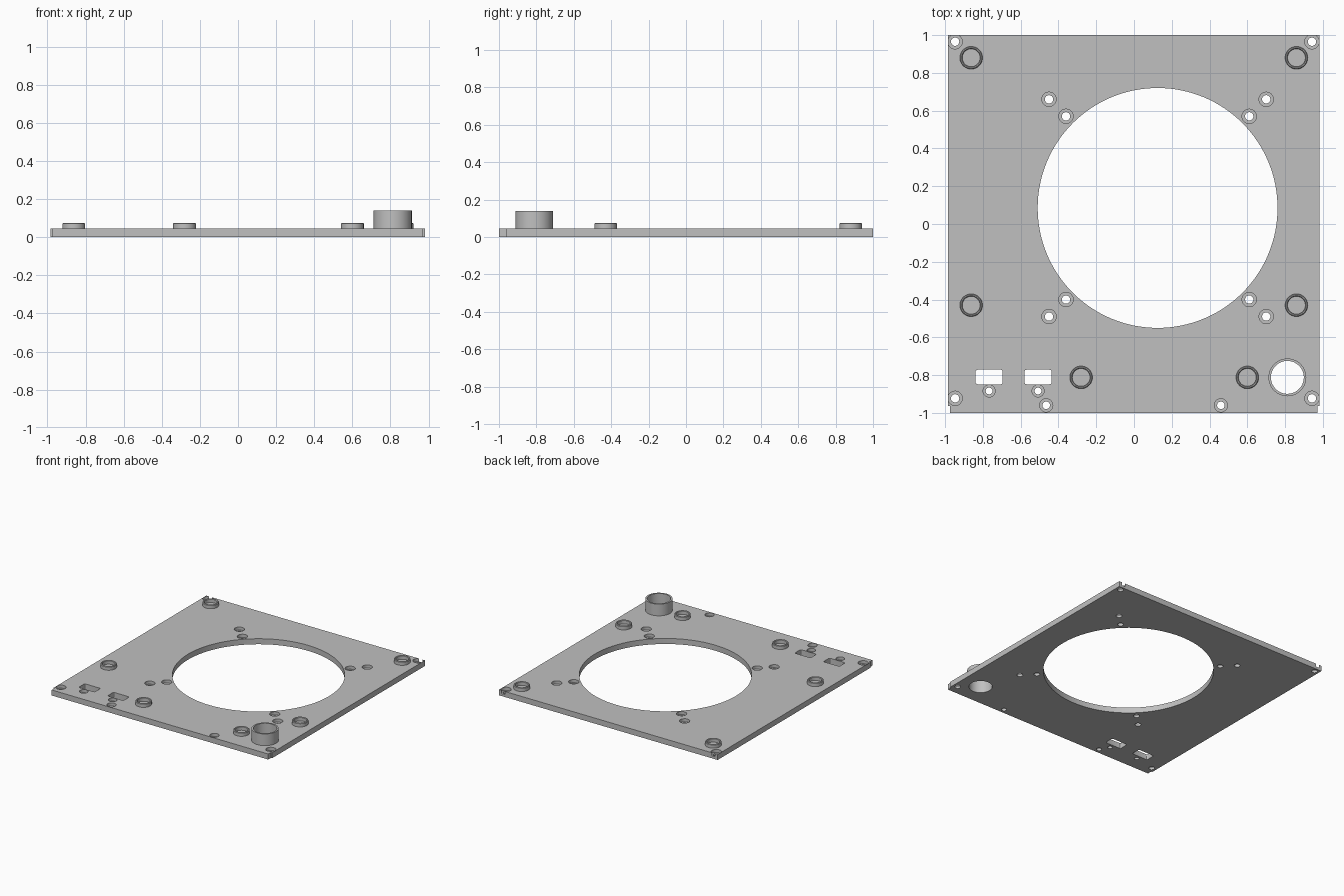
import bpy, bmesh, math

cube = bpy.data.objects.get("Cube")
if cube:
    bpy.data.objects.remove(cube, do_unlink=True)

TOP = 0.045          # plate thickness
STEP = 0.02          # floor of the counterbores

grey = bpy.data.materials.new("plain grey")
grey.use_nodes = True
grey.diffuse_color = (0.53, 0.53, 0.53, 1)
grey.node_tree.nodes["Principled BSDF"].inputs["Base Color"].default_value = (0.53, 0.53, 0.53, 1)


def finish(name, bm):
    bmesh.ops.recalc_face_normals(bm, faces=bm.faces[:])
    mesh = bpy.data.meshes.new(name)
    bm.to_mesh(mesh)
    bm.free()
    mesh.materials.append(grey)
    obj = bpy.data.objects.new(name, mesh)
    bpy.context.collection.objects.link(obj)
    return obj


def activate(obj):
    bpy.ops.object.select_all(action='DESELECT')
    obj.select_set(True)
    bpy.context.view_layer.objects.active = obj


def smooth(obj):
    activate(obj)
    bpy.ops.object.shade_smooth_by_angle(angle=math.radians(30))


def lathe(bm, x, y, profile, sides, ring=False):
    """Turn a (radius, z) profile; a ring profile closes on itself, others are capped."""
    loops = [[bm.verts.new((x + r * math.cos(math.tau * i / sides),
                            y + r * math.sin(math.tau * i / sides), z))
              for i in range(sides)] for r, z in profile]
    pairs = list(zip(loops, loops[1:]))
    if ring:
        pairs.append((loops[-1], loops[0]))
    else:
        bm.faces.new(loops[0])
        bm.faces.new(loops[-1])
    for a, b in pairs:
        for i in range(sides):
            j = (i + 1) % sides
            bm.faces.new((a[i], a[j], b[j], b[i]))


def prism(bm, outline, z0, z1):
    face = bm.faces.new([bm.verts.new((x, y, z0)) for x, y in outline])
    top = bmesh.ops.extrude_face_region(bm, geom=[face])["geom"]
    bmesh.ops.translate(bm, vec=(0, 0, z1 - z0),
                        verts=[g for g in top if isinstance(g, bmesh.types.BMVert)])


def screw_hole(bm, x, y, outer=0.038, inner=0.022):
    lathe(bm, x, y, [(inner, -0.1), (inner, STEP), (outer, STEP), (outer, 0.1)], 32)


def slot(bm, cx, cy, w, h, r=0.01):
    outline = []
    for k, (sx, sy) in enumerate([(1, 1), (-1, 1), (-1, -1), (1, -1)]):
        for s in range(4):
            a = math.pi / 2 * (k + s / 3)
            outline.append((cx + sx * (w / 2 - r) + r * math.cos(a),
                            cy + sy * (h / 2 - r) + r * math.sin(a)))
    prism(bm, outline, -0.1, 0.1)


# Base plate, slightly narrower along its front edge
bm = bmesh.new()
prism(bm, [(-0.975, -1), (0.972, -1), (0.972, -0.963), (0.982, -0.963),
           (0.982, 1), (-0.985, 1), (-0.985, -0.963), (-0.975, -0.963)], 0, TOP)
plate = finish("base_plate", bm)

# All openings in one cutter
bm = bmesh.new()
FAN_X, FAN_Y = 0.125, 0.085
lathe(bm, FAN_X, FAN_Y, [(0.635, -0.1), (0.635, 0.1)], 128)
for sx in (-1, 1):
    for sy in (-1, 1):
        for d in (0.485, 0.575):
            screw_hole(bm, FAN_X + sx * d, FAN_Y + sy * d)
for x in (-0.947, 0.942):
    for y in (0.965, -0.923):
        screw_hole(bm, x, y)
for x in (-0.465, 0.46):
    screw_hole(bm, x, -0.96, 0.035, 0.02)
for x in (-0.767, -0.508):
    screw_hole(bm, x, -0.884, 0.032, 0.018)
    slot(bm, x, -0.81, 0.143, 0.077)
TUBE_X, TUBE_Y = 0.812, -0.812
lathe(bm, TUBE_X, TUBE_Y, [(0.087, -0.1), (0.087, 0.1)], 64)
cutter = finish("opening_cutter", bm)
cutter.hide_render = True

cut = plate.modifiers.new("openings", 'BOOLEAN')
cut.operation = 'DIFFERENCE'
cut.solver = 'EXACT'
cut.object = cutter
activate(plate)
bpy.ops.object.modifier_apply(modifier=cut.name)
bpy.data.objects.remove(cutter, do_unlink=True)
smooth(plate)

# Low round bosses with chamfered rims
bosses = [(-0.862, 0.88), (0.86, 0.88), (-0.862, -0.43), (0.86, -0.43),
          (-0.28, -0.812), (0.6, -0.812)]
c = 0.004
for n, (x, y) in enumerate(bosses, 1):
    bm = bmesh.new()
    lathe(bm, x, y, [(0.06, TOP - c), (0.06, 0.075 - c), (0.06 - c, 0.075),
                     (0.047 + c, 0.075), (0.047, 0.075 - c), (0.047, TOP - c)], 48, ring=True)
    smooth(finish(f"boss_{n}", bm))

# Tall open tube around the round opening
bm = bmesh.new()
lathe(bm, TUBE_X, TUBE_Y, [(0.1, TOP), (0.1, 0.14), (0.087, 0.14), (0.087, TOP)], 64, ring=True)
smooth(finish("cable_tube", bm))
